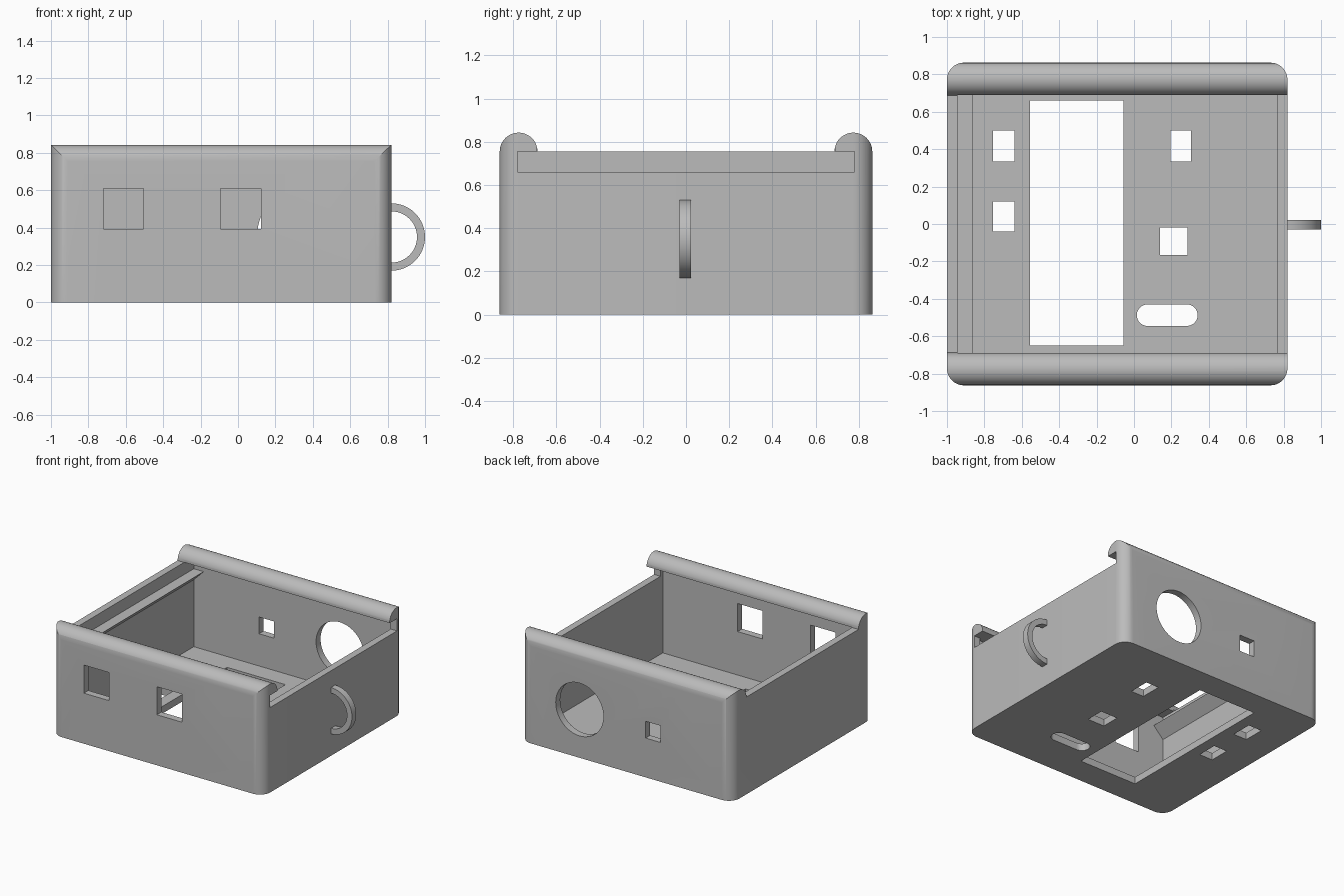
import bpy, bmesh
from math import sin, cos, pi
from mathutils import Vector

default = bpy.data.objects.get("Cube")
if default:
    bpy.data.objects.remove(default, do_unlink=True)

grey = bpy.data.materials.new("plain grey")
grey.use_nodes = True
colour = (0.5, 0.5, 0.5, 1)
grey.diffuse_color = colour
grey.node_tree.nodes["Principled BSDF"].inputs["Base Color"].default_value = colour


def extrude(name, outline, axis, lo, hi):
    """Prism from a 2D outline pushed along one axis."""
    place = {"X": lambda a, b, t: (t, a, b),
             "Y": lambda a, b, t: (a, t, b),
             "Z": lambda a, b, t: (a, b, t)}[axis]
    bm = bmesh.new()
    face = bm.faces.new([bm.verts.new(place(a, b, lo)) for a, b in outline])
    grown = bmesh.ops.extrude_face_region(bm, geom=[face])["geom"]
    bmesh.ops.translate(bm, vec=Vector(place(0, 0, hi - lo)),
                        verts=[v for v in grown if isinstance(v, bmesh.types.BMVert)])
    bmesh.ops.recalc_face_normals(bm, faces=bm.faces)
    mesh = bpy.data.meshes.new(name)
    bm.to_mesh(mesh)
    bm.free()
    mesh.materials.append(grey)
    obj = bpy.data.objects.new(name, mesh)
    bpy.context.collection.objects.link(obj)
    return obj


def arc(cx, cy, r, start, end, steps):
    angles = [start + (end - start) * i / steps for i in range(steps + 1)]
    return [(cx + r * cos(a), cy + r * sin(a)) for a in angles]


def rect(x0, x1, y0, y1):
    return [(x0, y0), (x1, y0), (x1, y1), (x0, y1)]


def rounded(x0, x1, y0, y1, r, steps=12):
    centres = [(x1 - r, y1 - r), (x0 + r, y1 - r), (x0 + r, y0 + r), (x1 - r, y0 + r)]
    return [p for i, (cx, cy) in enumerate(centres)
            for p in arc(cx, cy, r, i * pi / 2, (i + 1) * pi / 2, steps)]


def combine(target, tool, operation="DIFFERENCE"):
    mod = target.modifiers.new("cut", "BOOLEAN")
    mod.operation, mod.solver, mod.object = operation, "EXACT", tool
    bpy.context.view_layer.objects.active = target
    bpy.ops.object.modifier_apply(modifier=mod.name)
    bpy.data.objects.remove(tool, do_unlink=True)


def finish(obj):
    bpy.ops.object.select_all(action="DESELECT")
    obj.select_set(True)
    bpy.context.view_layer.objects.active = obj
    bpy.ops.object.shade_smooth_by_angle(angle=pi / 6)


LEFT, RIGHT, DEPTH = -1.0, 0.82, 0.8625
WALL, RIM, LEDGE = 0.055, 0.755, 0.66
CAP = 0.0875

# Box: side profile with two round caps, trimmed to a rounded plan
right_cap = arc(DEPTH - CAP, RIM, CAP, 0, pi, 24)
left_cap = arc(CAP - DEPTH, RIM, CAP, 0, pi, 24)
box = extrude("box", [(-DEPTH, 0), (DEPTH, 0)] + right_cap + left_cap, "X", LEFT - 0.1, RIGHT + 0.1)
plan = rounded(LEFT, RIGHT, -DEPTH, DEPTH, 0.09)
combine(box, extrude("plan", plan, "Z", -0.1, 1), "INTERSECT")


def under_caps(half, bottom):
    """Cross-section that stays under the caps and opens up between them."""
    neck = DEPTH - 2 * CAP + 0.002
    side = [(half, bottom), (half, RIM), (neck, RIM), (neck, 1)]
    return side + [(-y, z) for y, z in reversed(side)]


# Cavity, and the lid notch through one end wall
combine(box, extrude("cavity", under_caps(DEPTH - WALL, WALL), "X", LEFT + WALL, RIGHT - WALL))
combine(box, extrude("notch", under_caps(0.78, LEDGE), "X", RIGHT - 0.1, RIGHT + 0.1))

# Floor openings
floor_holes = [
    rect(-0.555, -0.055, -0.65, 0.66),
    rect(-0.755, -0.64, 0.335, 0.5),
    rect(-0.755, -0.64, -0.04, 0.12),
    rect(0.195, 0.305, 0.335, 0.5),
    rect(0.14, 0.285, -0.165, -0.02),
    rounded(0.015, 0.34, -0.545, -0.43, 0.0574),
]
for hole in floor_holes:
    combine(box, extrude("floor_hole", hole, "Z", -0.1, 0.1))

# Front windows
for x in (-0.72, -0.093):
    combine(box, extrude("window", rect(x, x + 0.215, 0.392, 0.61), "Y", -1, -0.7))

# Back round port and small square port
combine(box, extrude("round_port", arc(0.31, 0.375, 0.205, 0, 2 * pi, 64)[:-1], "Y", 0.7, 1))
combine(box, extrude("square_port", rect(-0.385, -0.257, 0.305, 0.435), "Y", 0.7, 1))
finish(box)

# Wedge ledge that carries the lid
inner = LEFT + WALL
ledge = [(inner - 0.01, LEDGE), (-0.86, LEDGE), (inner, LEDGE - 0.085), (inner - 0.01, LEDGE - 0.085)]
lid_ledge = extrude("lid_ledge", ledge, "Y", WALL / 2 - DEPTH, DEPTH - WALL / 2)
finish(lid_ledge)

# Half-ring handle on the side
ring = arc(RIGHT, 0.35, 0.18, -pi / 2, pi / 2, 32) + arc(RIGHT, 0.35, 0.137, pi / 2, -pi / 2, 32)
finish(extrude("side_ring", ring, "Y", -0.03, 0.022))
